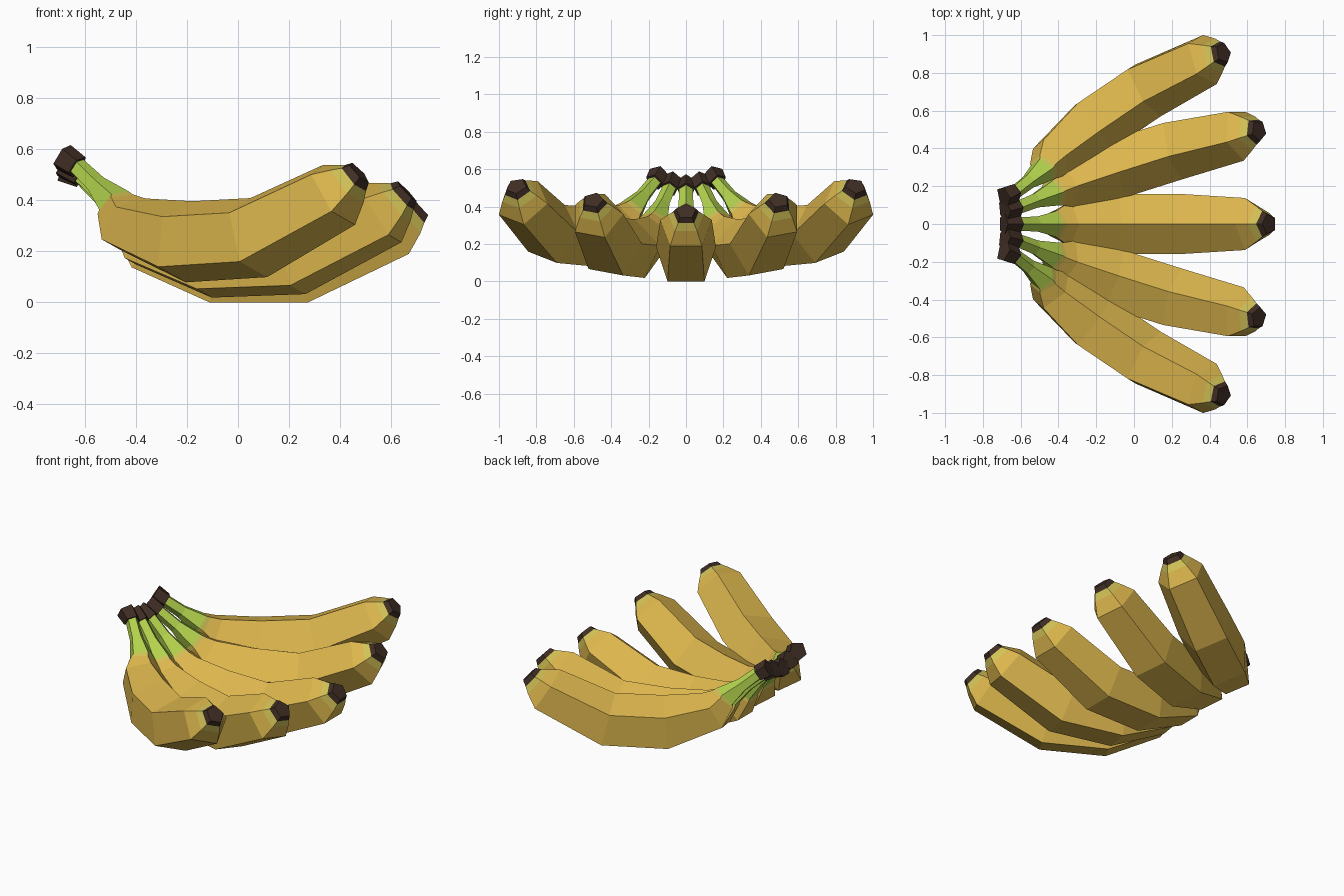
import bpy, bmesh, math
from mathutils import Vector, Matrix

if "Cube" in bpy.data.objects:
    bpy.data.objects.remove(bpy.data.objects["Cube"])


def material(name, rgb):
    m = bpy.data.materials.new(name)
    m.diffuse_color = (*rgb, 1)
    m.use_nodes = True
    m.node_tree.nodes["Principled BSDF"].inputs["Base Color"].default_value = m.diffuse_color
    return m


MATS = [material("banana yellow", (0.72, 0.47, 0.075)),
        material("ripening yellow green", (0.64, 0.54, 0.095)),
        material("stem green", (0.45, 0.65, 0.075)),
        material("dark brown", (0.05, 0.027, 0.018))]
YELLOW, RIPE, GREEN, BROWN = range(4)

# body rings in the banana's own plane: along, up, radius, colour of the band up to the next ring
BODY = [(-0.71, 0.31, 0.072, RIPE),
        (-0.698, 0.293, 0.083, YELLOW),
        (-0.64, 0.22, 0.125, YELLOW),
        (-0.37, 0.133, 0.168, YELLOW),
        (-0.033, 0.132, 0.168, YELLOW),
        (0.33, 0.29, 0.145, YELLOW),
        (0.385, 0.333, 0.100, RIPE),
        (0.413, 0.355, 0.072, BROWN),
        (0.435, 0.375, 0.056, BROWN)]


def banana(name, anchor, crown_end, crown_start, yaw, pitch, roll, mirror=1):
    rot = (Matrix.Rotation(math.radians(yaw), 3, 'Z')
           @ Matrix.Rotation(math.radians(-pitch), 3, 'Y')
           @ Matrix.Rotation(math.radians(roll), 3, 'X'))
    body = [(Vector(anchor) + rot @ Vector((u, 0, w)), r, c) for u, w, r, c in BODY]
    end, start = Vector(crown_end), Vector(crown_start)
    # crown and stem lead into the body
    rings = [(end, 0.058, BROWN), (start, 0.05, BROWN), (start, 0.038, GREEN),
             (start.lerp(body[0][0], 0.5), 0.042, GREEN)] + body
    pts = [p for p, _, _ in rings]

    bm = bmesh.new()
    loops = []
    for i, (p, r, _) in enumerate(rings):
        before = next((q for q in reversed(pts[:i]) if (p - q).length > 1e-5), None)
        after = next((q for q in pts[i + 1:] if (p - q).length > 1e-5), None)
        t = Vector()
        if before is not None:
            t += (p - before).normalized()
        if after is not None:
            t += (after - p).normalized()
        t.normalize()
        up = rot @ Vector((0, 0, 1))
        up = (up - t * up.dot(t)).normalized()
        side = up.cross(t)
        loop = []
        for k in range(5):
            a = math.tau * k / 5
            v = p + up * (r * math.cos(a)) + side * (r * math.sin(a))
            loop.append(bm.verts.new((v.x, v.y * mirror, v.z)))
        loops.append(loop)
    for i in range(len(loops) - 1):
        for k in range(5):
            n = (k + 1) % 5
            f = bm.faces.new((loops[i][k], loops[i][n], loops[i + 1][n], loops[i + 1][k]))
            f.material_index = rings[i][2]
    for cap in (loops[0], loops[-1]):
        bm.faces.new(cap).material_index = BROWN
    bmesh.ops.recalc_face_normals(bm, faces=bm.faces)
    me = bpy.data.meshes.new(name)
    bm.to_mesh(me)
    bm.free()
    for m in MATS:
        me.materials.append(m)
    bpy.context.collection.objects.link(bpy.data.objects.new(name, me))


# middle banana, then the two mirrored pairs
banana("banana_middle", (0.28, 0, 0), (-0.69, 0, 0.52), (-0.61, 0, 0.485), 0, 0, 0)
for side, s in (("left", 1), ("right", -1)):
    banana("banana_inner_" + side, (0.24, 0.43, 0.05), (-0.685, 0.075, 0.54),
           (-0.615, 0.09, 0.495), 17.5, 2, 10, s)
    banana("banana_outer_" + side, (0.065, 0.77, 0.13), (-0.69, 0.145, 0.57),
           (-0.63, 0.17, 0.53), 34, 3, 18, s)
